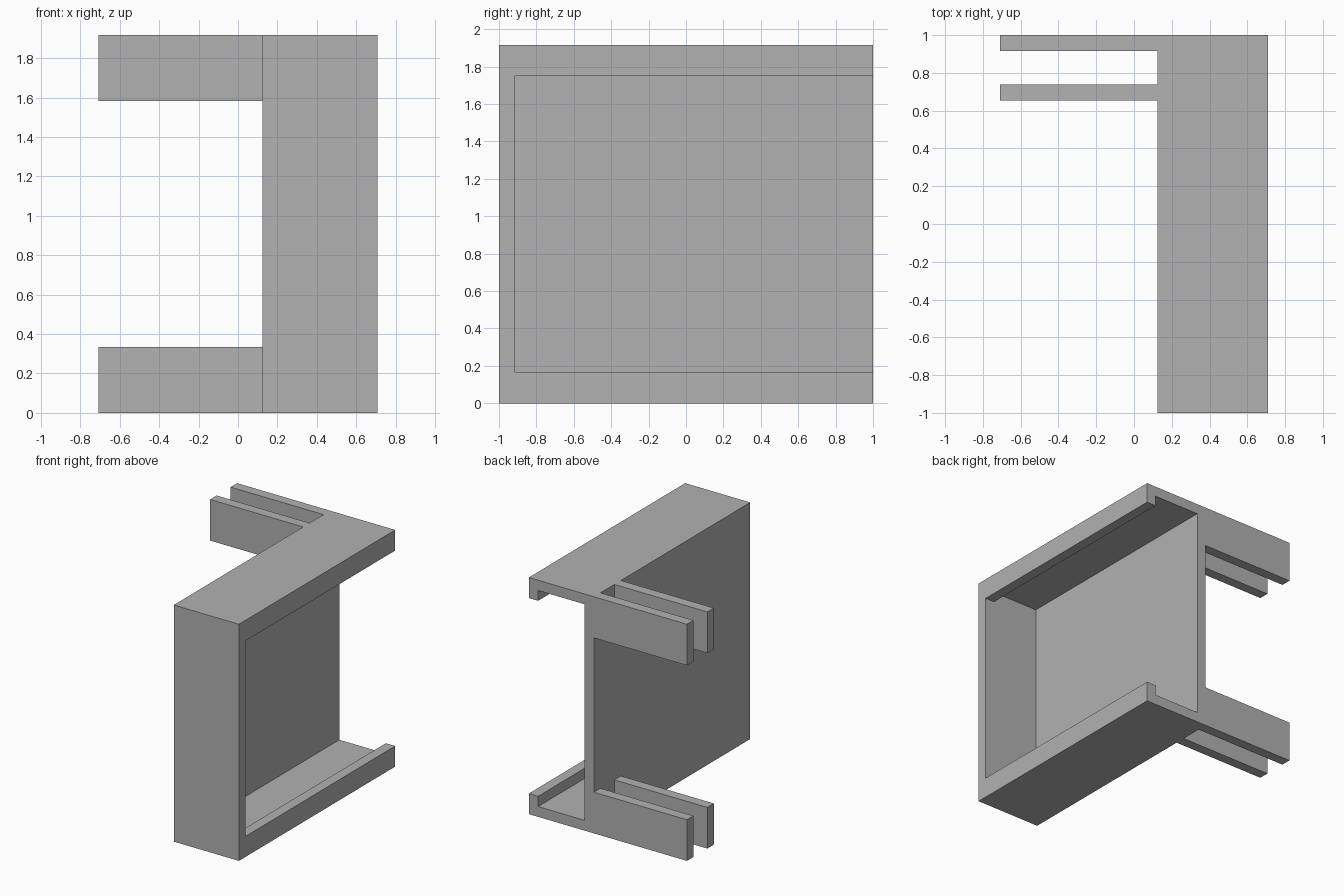
import bpy
import bmesh

if "Cube" in bpy.data.objects:
    bpy.data.objects.remove(bpy.data.objects["Cube"], do_unlink=True)

T = 1 / 12                      # wall thickness
H = 23 * T                      # overall height
X_MAX = 8.5 * T                 # open side of the housing
X_WALL = X_MAX - 7 * T          # outer face of the upright panel

grey = bpy.data.materials.new("plain grey")
grey.use_nodes = True
colour = (0.445, 0.445, 0.445, 1)
grey.diffuse_color = colour
grey.node_tree.nodes["Principled BSDF"].inputs["Base Color"].default_value = colour


def extrude_profile(name, profile, y0, y1):
    """Extrude a closed x-z outline along y."""
    bm = bmesh.new()
    face = bm.faces.new([bm.verts.new((x, y0, z)) for x, z in profile])
    result = bmesh.ops.extrude_face_region(bm, geom=[face])
    moved = [v for v in result["geom"] if isinstance(v, bmesh.types.BMVert)]
    bmesh.ops.translate(bm, verts=moved, vec=(0, y1 - y0, 0))
    bmesh.ops.recalc_face_normals(bm, faces=bm.faces)
    mesh = bpy.data.meshes.new(name)
    bm.to_mesh(mesh)
    bm.free()
    mesh.materials.append(grey)
    obj = bpy.data.objects.new(name, mesh)
    bpy.context.collection.objects.link(obj)
    return obj


def block(name, x0, x1, y0, y1, z0, z1):
    return extrude_profile(name, [(x0, z0), (x1, z0), (x1, z1), (x0, z1)], y0, y1)


# Lipped channel: upright panel, top and bottom plates, retaining lips
lower = [(X_WALL, 0), (X_MAX, 0), (X_MAX, 2 * T), (X_MAX - T, 2 * T),
         (X_MAX - T, T), (X_WALL + T, T)]
upper = [(x, H - z) for x, z in reversed(lower)]
extrude_profile("channel", lower + upper, -1 + T, 1)

# Closed front end
block("front_wall", X_WALL, X_MAX, -1, -1 + T, 0, H)

# Paired prongs at the top and bottom of the rear edge
for level, z in (("lower", 0), ("upper", H - 4 * T)):
    for place, y in (("rear", 1 - T), ("inner", 0.655)):
        block(f"{level}_{place}_prong", -X_MAX, X_WALL, y, y + T, z, z + 4 * T)
